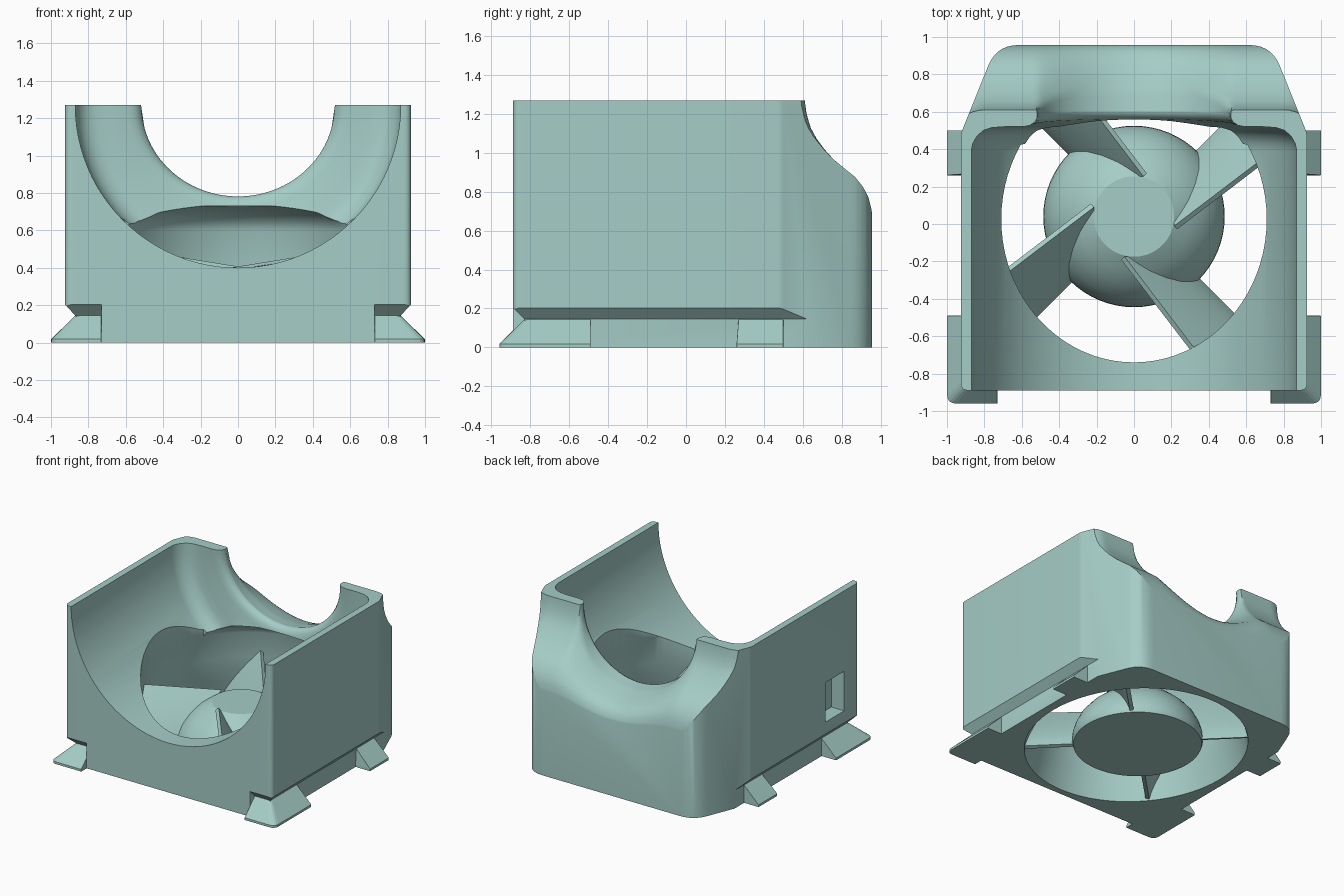
import bpy, bmesh, math
from mathutils import Vector

if "Cube" in bpy.data.objects:
    bpy.data.objects.remove(bpy.data.objects["Cube"])

teal = bpy.data.materials.new("pale_teal")
teal.diffuse_color = (0.38, 0.61, 0.57, 1)
teal.use_nodes = True
teal.node_tree.nodes["Principled BSDF"].inputs["Base Color"].default_value = teal.diffuse_color


def make(name, bm):
    bmesh.ops.recalc_face_normals(bm, faces=bm.faces[:])
    me = bpy.data.meshes.new(name)
    bm.to_mesh(me)
    bm.free()
    ob = bpy.data.objects.new(name, me)
    me.materials.append(teal)
    bpy.context.collection.objects.link(ob)
    return ob


def loft(name, rings):
    """Skin a list of closed rings of points and cap both ends."""
    bm = bmesh.new()
    vs = [[bm.verts.new(p) for p in ring] for ring in rings]
    n = len(vs[0])
    for a, b in zip(vs, vs[1:]):
        for i in range(n):
            j = (i + 1) % n
            bm.faces.new((a[i], a[j], b[j], b[i]))
    bm.faces.new(vs[0])
    bm.faces.new(vs[-1][::-1])
    return make(name, bm)


def prism(name, pts, lo, hi, axis):
    """Extrude a 2D profile along one axis."""
    def place(p, h):
        c = list(p)
        c.insert(axis, h)
        return c
    return loft(name, [[place(p, h) for p in pts] for h in (lo, hi)])


def rounded(corners, steps=7):
    """Polygon corners (x, y, radius) turned into soft corners."""
    out = []
    for i, (x, y, r) in enumerate(corners):
        p = Vector((x, y))
        a = Vector(corners[i - 1][:2]) - p
        b = Vector(corners[(i + 1) % len(corners)][:2]) - p
        a, b = p + a.normalized() * r, p + b.normalized() * r
        for k in range(steps + 1):
            t = k / steps
            out.append(a * (1 - t) ** 2 + p * 2 * t * (1 - t) + b * t * t)
    return out


def interp(table, v):
    """Piecewise linear lookup."""
    for (a, fa), (b, fb) in zip(table, table[1:]):
        if v <= b:
            return fa + (fb - fa) * (v - a) / (b - a)
    return table[-1][1]


def activate(ob):
    bpy.ops.object.select_all(action='DESELECT')
    ob.select_set(True)
    bpy.context.view_layer.objects.active = ob


def cut(body, cutter):
    m = body.modifiers.new("cut", 'BOOLEAN')
    m.operation, m.solver, m.object = 'DIFFERENCE', 'EXACT', cutter
    activate(body)
    bpy.ops.object.modifier_apply(modifier=m.name)
    bpy.data.objects.remove(cutter)


def smooth(ob, angle=35):
    activate(ob)
    bpy.ops.object.shade_smooth_by_angle(angle=math.radians(angle))


# Housing block with tapered, rounded back corners
half = [(0.925, -0.89, 0.04), (0.925, 0.485, 0.02), (0.735, 0.957, 0.12)]
outline = half + [(-x, y, r) for x, y, r in reversed(half)]
housing = prism("housing", rounded(outline), 0, 1.27, 2)

# Sloping rear shoulder blended into a shallow central saddle
shoulder = [(0.5, 2.1), (0.59, 1.5), (0.61, 1.27), (0.62, 1.2), (0.64, 1.13),
            (0.67, 1.075), (0.71, 1.02), (0.76, 0.965), (0.82, 0.915), (0.87, 0.875),
            (0.91, 0.825), (0.938, 0.77), (0.953, 0.71), (0.965, 0.63), (1.2, 0.3)]
saddle = [(0.5, 0.487), (0.6, 0.488), (0.7, 0.502), (0.8, 0.53), (0.88, 0.562),
          (0.93, 0.60), (0.97, 0.66), (1.2, 0.8)]


def rear_height(x, y):
    a = interp(shoulder, y + 3 * max(0, abs(x) - 0.8) ** 2)
    r, u = interp(saddle, y), abs(x) / 1.06
    b = 1.27 - math.sqrt(max(0, r * r - u * u)) + 4 * max(0, u - r)
    k = 0.16 * min(1, max(0.15, (y - 0.56) / 0.15))
    h = max(k - abs(a - b), 0) / k
    return min(a, b, 1.9) - h * h * k / 4


rings = []
for y in (0.565, 0.58, 0.595, 0.605, 0.612, 0.62, 0.63, 0.642, 0.656, 0.67, 0.69, 0.71,
          0.735, 0.76, 0.79, 0.82, 0.845, 0.87, 0.89, 0.91, 0.925, 0.938, 0.946,
          0.953, 0.962, 0.98):
    ring = [(x / 50, y, rear_height(x / 50, y)) for x in range(-55, 56)]
    rings.append(ring + [(1.1, y, 2.2), (-1.1, y, 2.2)])
cut(housing, loft("shoulder_cutter", rings))

# Round trough, soft rear corner and rolled rim
trough = [(-1.2, 0.87), (0.39, 0.87), (0.43, 0.862), (0.47, 0.84), (0.5, 0.805),
          (0.515, 0.76), (0.52, 0.70), (0.52, 0.56), (0.527, 0.525), (0.545, 0.5),
          (0.57, 0.487), (0.585, 0.486)]
SEG = 96
rings = []
for y, r in trough:
    wide, back = (1.06 if r < 0.6 else 1.0), (0.035 if r < 0.6 else 0)
    ring = []
    for i in range(SEG):
        c, s = math.cos(2 * math.pi * i / SEG), math.sin(2 * math.pi * i / SEG)
        ring.append((r * wide * c, y + back * max(0, -s), 1.27 + r * s))
    rings.append(ring)
cut(housing, loft("trough_cutter", rings))


# Air duct flaring toward the floor, domed where it runs under the rear rim
def oval(k, z, ymax=9):
    return [(0.71 * k * math.cos(2 * math.pi * i / 80),
             min(ymax, 0.025 + 0.765 * k * math.sin(2 * math.pi * i / 80)), z)
            for i in range(80)]


cut(housing, loft("duct_cutter", [oval(1.15, -0.05), oval(1.13, 0), oval(1.06, 0.2),
                                  oval(1.0, 0.4), oval(1.0, 0.60), oval(0.965, 0.65),
                                  oval(0.88, 0.695), oval(0.74, 0.73)]))
cut(housing, loft("duct_front_cutter", [oval(0.9995, 0.45, 0.43), oval(0.9995, 1.0, 0.43)]))

# Undercut grooves along the sides and at the front corners
for s in (-1, 1):
    side = [(s * 0.87, -0.1), (s * 0.87, 0.145), (s * 0.93, 0.208),
            (s * 1.2, 0.208), (s * 1.2, -0.1)]
    cut(housing, prism("side_groove_cutter", side, -1.2, 1.2, 1))
    front = [(-0.83, -0.1), (-0.83, 0.145), (-0.895, 0.208), (-1.2, 0.208), (-1.2, -0.1)]
    lo, hi = sorted((s * 0.73, s * 1.2))
    cut(housing, prism("front_groove_cutter", front, lo, hi, 0))

# Rectangular pocket in the left wall
pocket = [(-0.70, 0.30), (-0.46, 0.30), (-0.46, 0.62), (-0.70, 0.62)]
cut(housing, prism("pocket_cutter", pocket, -1.2, -0.81, 0))
smooth(housing)

# Wedge feet: a wrapped pair at the front, a straight pair at the rear
for s, side in ((-1, "left"), (1, "right")):
    def foot(name, x0, y0, y1, ytop, r):
        low = rounded([(x0, y0, 0.005), (1.0, y0, r), (1.0, y1, 0.005), (x0, y1, 0.005)], 4)
        top = rounded([(x0, ytop, 0.005), (0.868, ytop, r / 2), (0.868, y1, 0.005),
                       (x0, y1, 0.005)], 4)
        loft(name, [[(s * p.x, p.y, z) for p in ring]
                    for ring, z in ((low, 0), (low, 0.018), (top, 0.146))])
    foot("front_foot_" + side, 0.73, -0.96, -0.49, -0.828, 0.05)
    foot("rear_foot_" + side, 0.845, 0.26, 0.50, 0.27, 0.005)

# Central hub: wide base disc, domed flank and flat cap
CY = 0.04
hub_profile = [(0.475, 0.0), (0.485, 0.03), (0.482, 0.07), (0.465, 0.13),
               (0.43, 0.2), (0.37, 0.27), (0.3, 0.33), (0.215, 0.38)]
hub = loft("hub", [[(r * math.cos(2 * math.pi * i / 64), CY + r * math.sin(2 * math.pi * i / 64), z)
                    for i in range(64)] for r, z in hub_profile])
smooth(hub, 30)


# Four swept vanes joining the hub to the duct wall
def polar(r, deg, z):
    a = math.radians(deg)
    return Vector((r * math.cos(a), CY + r * math.sin(a), z))


N = 10
for q in range(4):
    turn = 90 * q
    bm = bmesh.new()
    grid = []
    for i in range(N + 1):
        t = i / N
        low = polar(0.33, 225 + turn, 0.015).lerp(polar(0.86, 225 + turn, 0.015), t)
        top = polar(0.23, 165 + turn, 0.39).lerp(polar(0.79, 204 + turn, 0.45), t)
        row = []
        for k in range(N + 1):
            u = k / N
            p = low.lerp(top, u ** 1.3)
            p.z = low.z + (top.z - low.z) * u
            row.append(bm.verts.new(p))
        grid.append(row)
    for a, b in zip(grid, grid[1:]):
        for k in range(N):
            bm.faces.new((a[k], a[k + 1], b[k + 1], b[k]))
    vane = make(f"vane_{q + 1}", bm)
    m = vane.modifiers.new("thickness", 'SOLIDIFY')
    m.thickness, m.offset = 0.03, 0
    activate(vane)
    bpy.ops.object.modifier_apply(modifier=m.name)
    smooth(vane)
